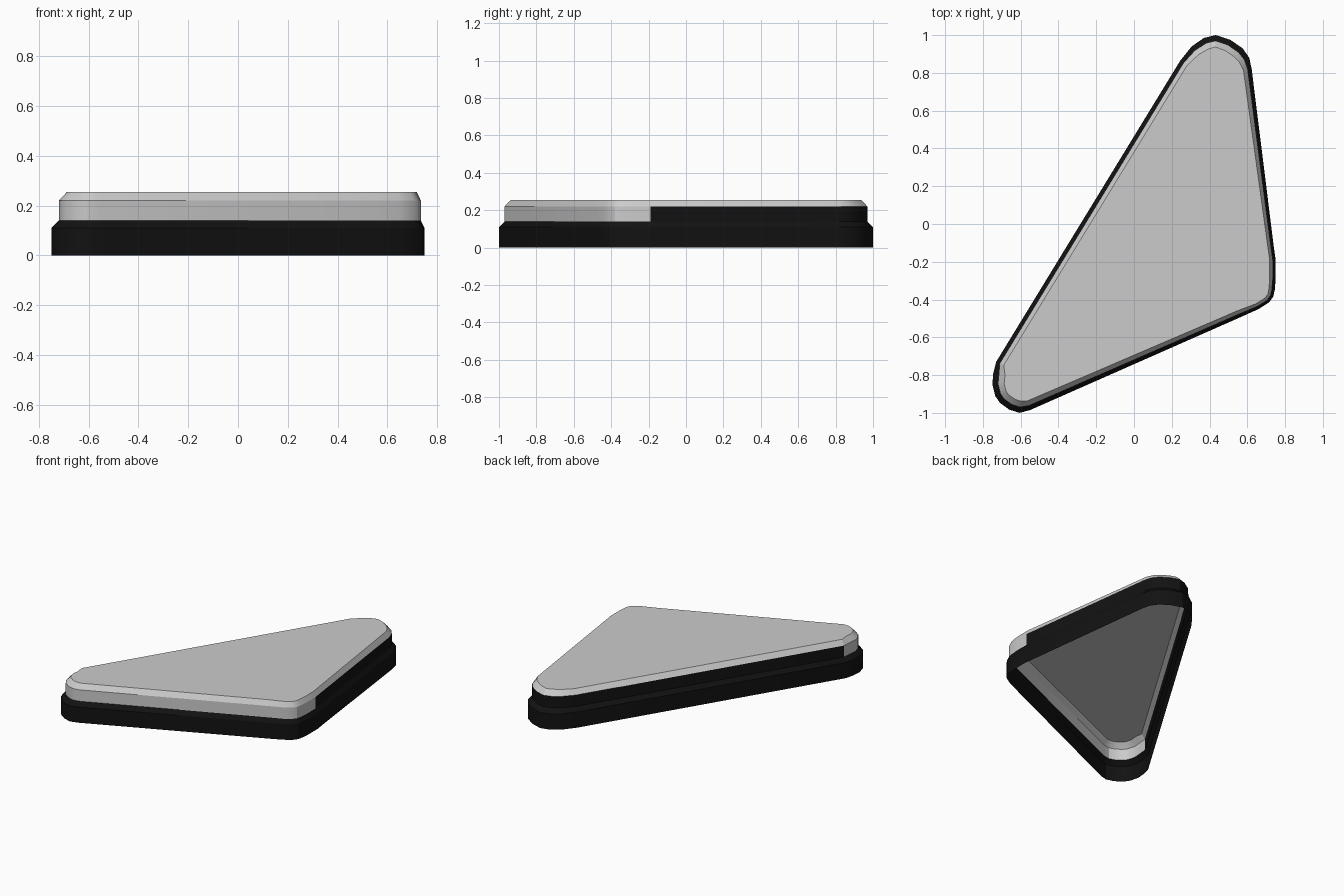
import bpy
from mathutils import Vector

if "Cube" in bpy.data.objects:
    bpy.data.objects.remove(bpy.data.objects["Cube"])

# Outer outline, counter-clockwise: (x, y, inset weight), one row per corner
LEFT = [(-0.73, -0.73, .7), (-0.745, -0.79, 1), (-0.75, -0.85, 1), (-0.735, -0.91, 1),
        (-0.71, -0.947, 1), (-0.66, -0.983, 1), (-0.605, -1.0, 1), (-0.55, -0.985, .8)]
RIGHT = [(0.56, -0.495, .6), (0.66, -0.45, .5), (0.715, -0.415, .5), (0.737, -0.385, .5),
         (0.745, -0.35, .5), (0.75, -0.29, .5), (0.75, -0.19, .5), (0.74, -0.12, .5)]
TOP = [(0.623, 0.82, .7), (0.61, 0.88, .9), (0.575, 0.93, 1), (0.51, 0.975, 1),
       (0.433, 1.0, 1), (0.37, 0.985, 1), (0.305, 0.94, .9), (0.245, 0.865, .7)]
OUTLINE = LEFT + RIGHT + TOP
N = len(OUTLINE)
SPLIT = len(LEFT) + 6          # where the pale wall ends on the right side


def ring(inset, z):
    """Outline moved inwards at height z."""
    pts = [Vector(p[:2]) for p in OUTLINE]
    out = []
    for i, p in enumerate(pts):
        a = (p - pts[i - 1]).normalized()
        b = (pts[(i + 1) % N] - p).normalized()
        t = (a + b).normalized()
        q = p + Vector((-t.y, t.x)) * inset * OUTLINE[i][2]
        out.append((q.x, q.y, z))
    return out


def shell(name, rings, segments, cap=False, mat=None):
    """Open wall through a stack of rings, optionally closed at the top."""
    verts = [v for r in rings for v in r]
    faces = [(k * N + i, k * N + (i + 1) % N, (k + 1) * N + (i + 1) % N, (k + 1) * N + i)
             for k, segs in enumerate(segments) for i in segs]
    if cap:
        faces.append(tuple(range((len(rings) - 1) * N, len(rings) * N)))
    used = sorted({i for f in faces for i in f})
    index = {old: new for new, old in enumerate(used)}
    mesh = bpy.data.meshes.new(name)
    mesh.from_pydata([verts[i] for i in used], [], [[index[i] for i in f] for f in faces])
    obj = bpy.data.objects.new(name, mesh)
    bpy.context.collection.objects.link(obj)
    if mat:
        mesh.materials.append(mat)
    bpy.ops.object.select_all(action='DESELECT')
    obj.select_set(True)
    bpy.context.view_layer.objects.active = obj
    bpy.ops.object.shade_smooth_by_angle(angle=0.4)
    return obj


black = bpy.data.materials.new("black_plastic")
black.diffuse_color = (0.006, 0.006, 0.006, 1)
black.use_nodes = True
black.node_tree.nodes["Principled BSDF"].inputs["Base Color"].default_value = black.diffuse_color

foot, shoulder = ring(0, 0), ring(0, 0.11)
ledge, rim, top = ring(0.03, 0.14), ring(0.03, 0.22), ring(0.063, 0.255)
everything = range(N)

# Black base skirt with sloped shoulder
shell("base_skirt", [foot, shoulder, ledge], [everything, everything], mat=black)
# Black upper wall on the back and right sides
shell("dark_wall", [ledge, rim], [range(SPLIT, N)], mat=black)
# Grey cover: front wall, bevel all round and flat top
shell("cover", [ledge, rim, top], [range(SPLIT), everything], cap=True)
